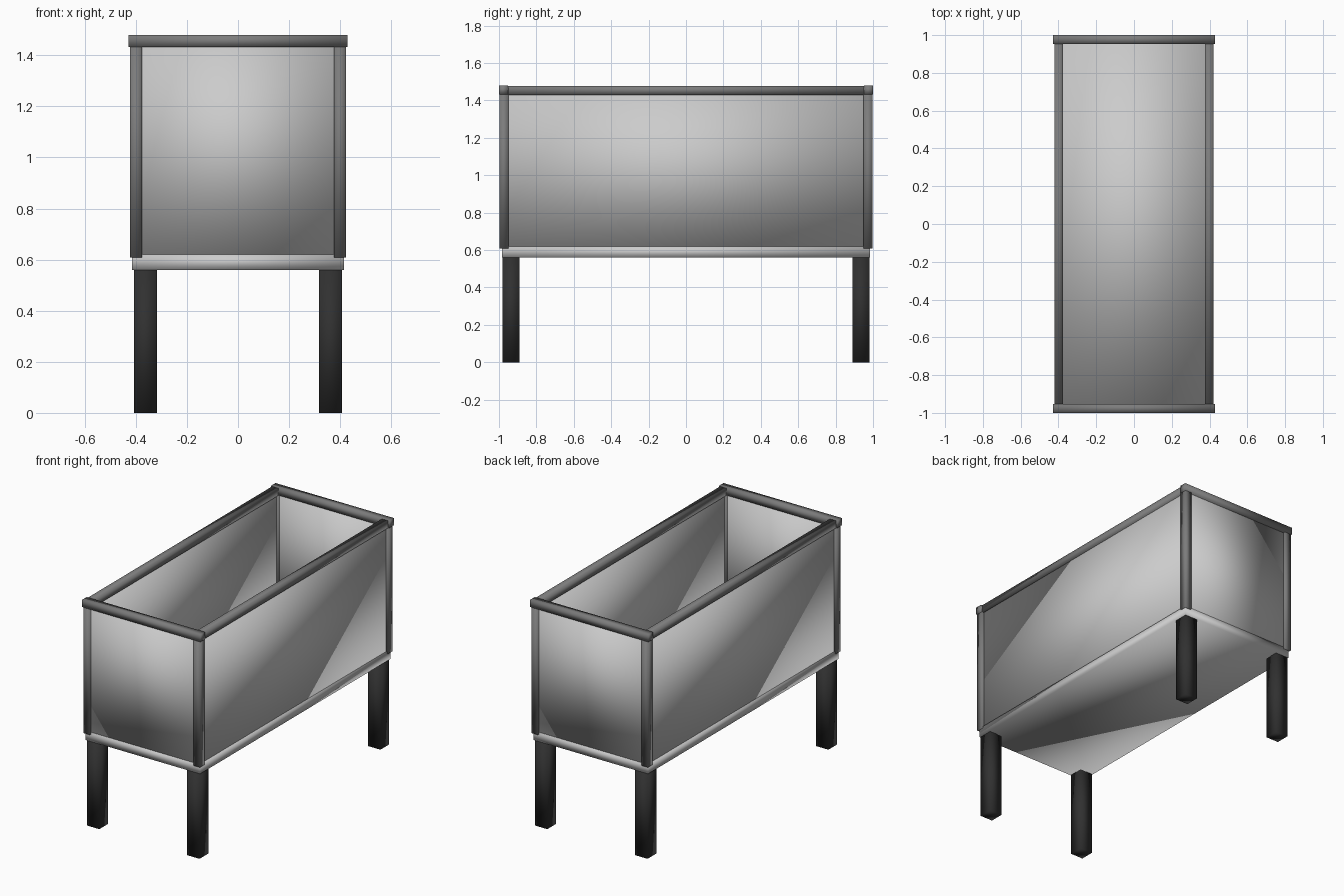
import bpy

if "Cube" in bpy.data.objects:
    bpy.data.objects.remove(bpy.data.objects["Cube"])


def material(name, v):
    m = bpy.data.materials.new(name)
    m.diffuse_color = (v, v, v, 1)
    m.use_nodes = True
    m.node_tree.nodes["Principled BSDF"].inputs["Base Color"].default_value = m.diffuse_color
    return m


frame_mat = material("dark_grey", 0.2)
leg_mat = material("black", 0.03)


def box(name, x, y, z, mat=None):
    """Softly shaded box from (min, max) ranges."""
    bpy.ops.mesh.primitive_cube_add(size=1)
    ob = bpy.context.object
    ob.name = name
    lo, hi = zip(x, y, z)
    ob.location = [(a + b) / 2 for a, b in zip(lo, hi)]
    ob.scale = [b - a for a, b in zip(lo, hi)]
    bpy.ops.object.transform_apply(location=True, scale=True)
    bpy.ops.object.shade_smooth()
    if mat:
        ob.data.materials.append(mat)
    return ob


def span(s, a, b):
    return tuple(sorted((s * a, s * b)))


# Base tray floor
box("base", (-0.415, 0.415), (-0.985, 0.985), (0.56, 0.62))

for sx, side in ((-1, "left"), (1, "right")):
    # Long side panel and its top rail
    box(side + "_panel", span(sx, 0.388, 0.408), (-0.97, 0.97), (0.61, 1.45))
    box(side + "_top_rail", span(sx, 0.375, 0.42), (-0.96, 0.96), (1.43, 1.478), frame_mat)
    for sy, end in ((-1, "front"), (1, "back")):
        # Corner post and leg
        box(f"{end}_{side}_post", span(sx, 0.375, 0.422), span(sy, 0.95, 0.997),
            (0.608, 1.47), frame_mat)
        box(f"{end}_{side}_leg", span(sx, 0.318, 0.408), span(sy, 0.89, 0.98),
            (0, 0.565), leg_mat)

for sy, end in ((-1, "front"), (1, "back")):
    # End panel and its top rail
    box(end + "_panel", (-0.39, 0.39), span(sy, 0.963, 0.983), (0.61, 1.45))
    box(end + "_top_rail", (-0.428, 0.428), span(sy, 0.953, 1.0), (1.432, 1.48), frame_mat)
